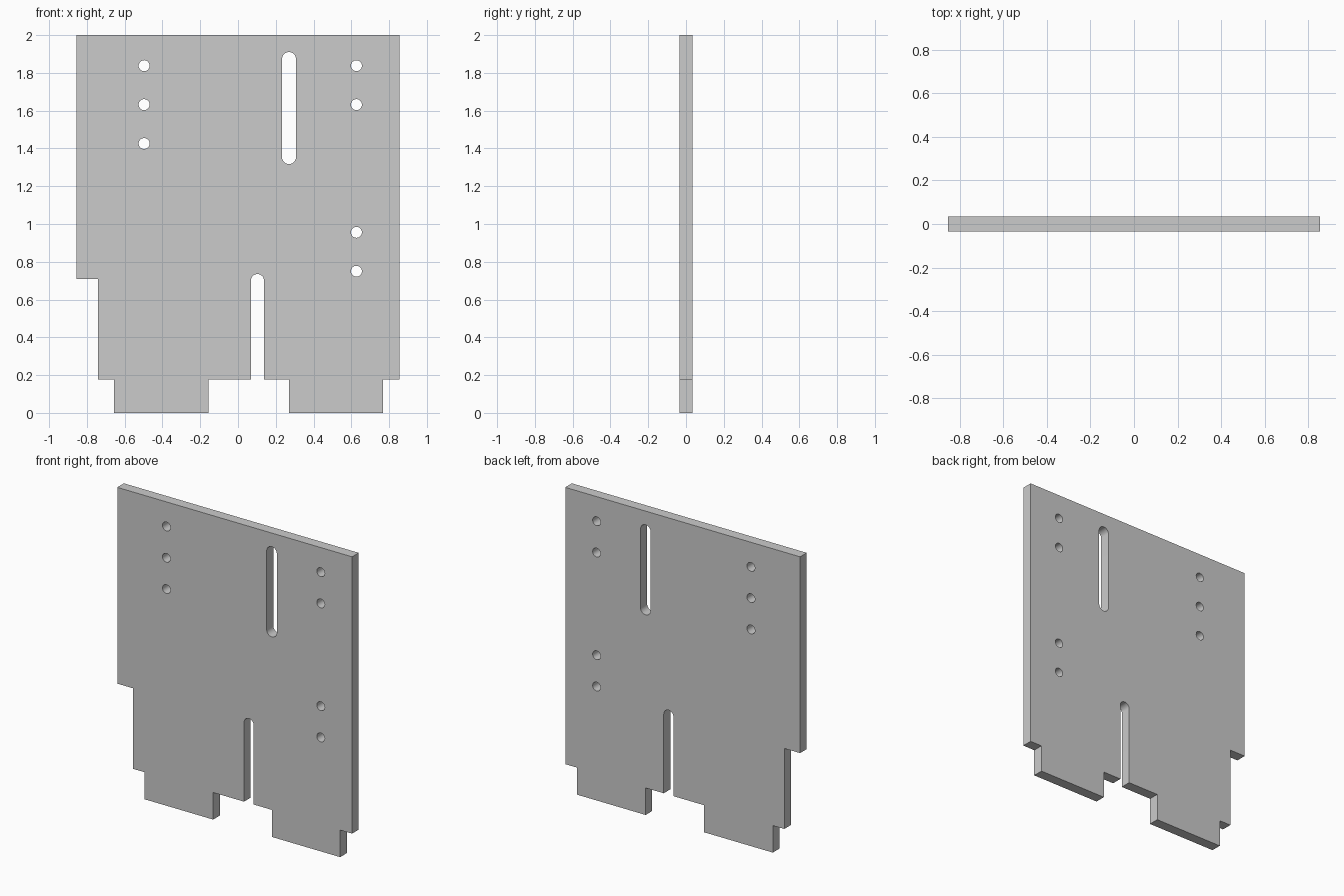
import bpy, bmesh
from math import sin, cos, pi, radians
from mathutils import Matrix

if "Cube" in bpy.data.objects:
    bpy.data.objects.remove(bpy.data.objects["Cube"])

THICK = 0.069
SEG = 32

def arc(cx, cz, r, start, end, n):
    return [(cx + r * cos(start + (end - start) * i / n),
             cz + r * sin(start + (end - start) * i / n)) for i in range(n + 1)]

def hole(cx, cz, r):
    return arc(cx, cz, r, 0, 2 * pi, SEG)[:-1]

def slot(cx, low, high, r):
    return (arc(cx, high - r, r, 0, pi, SEG // 2)
            + arc(cx, low + r, r, pi, 2 * pi, SEG // 2))

# Outer outline with stepped left side, two feet and an open slot
outline = [(-0.855, 2), (-0.855, 0.708), (-0.74, 0.708), (-0.74, 0.178),
           (-0.656, 0.178), (-0.656, 0), (-0.157, 0), (-0.157, 0.178), (0.068, 0.178)]
outline += arc(0.103, 0.7, 0.035, pi, 0, SEG // 2)
outline += [(0.138, 0.178), (0.27, 0.178), (0.27, 0), (0.768, 0),
            (0.768, 0.178), (0.855, 0.178), (0.855, 2)]

# Round holes and closed slot
loops = [outline, slot(0.27, 1.317, 1.91, 0.037)]
loops += [hole(-0.497, z, 0.029) for z in (1.838, 1.632, 1.426)]
loops += [hole(0.627, z, 0.029) for z in (1.838, 1.632, 0.956, 0.75)]

# Filled, extruded profile
curve = bpy.data.curves.new("plate_profile", 'CURVE')
curve.dimensions = '2D'
curve.fill_mode = 'BOTH'
curve.extrude = THICK / 2
for pts in loops:
    s = curve.splines.new('POLY')
    s.points.add(len(pts) - 1)
    for p, (x, z) in zip(s.points, pts):
        p.co = (x, z, 0, 1)
    s.use_cyclic_u = True
plate = bpy.data.objects.new("slotted_plate", curve)
bpy.context.collection.objects.link(plate)
bpy.context.view_layer.objects.active = plate
plate.select_set(True)
bpy.ops.object.convert(target='MESH')
plate = bpy.context.object

# Stand upright and weld the caps to the walls
bm = bmesh.new()
bm.from_mesh(plate.data)
bmesh.ops.transform(bm, matrix=Matrix.Rotation(radians(90), 4, 'X'), verts=bm.verts)
bmesh.ops.remove_doubles(bm, verts=bm.verts, dist=0.0005)
bmesh.ops.recalc_face_normals(bm, faces=bm.faces)
bm.to_mesh(plate.data)
bm.free()
bpy.ops.object.shade_smooth_by_angle(angle=radians(30))
